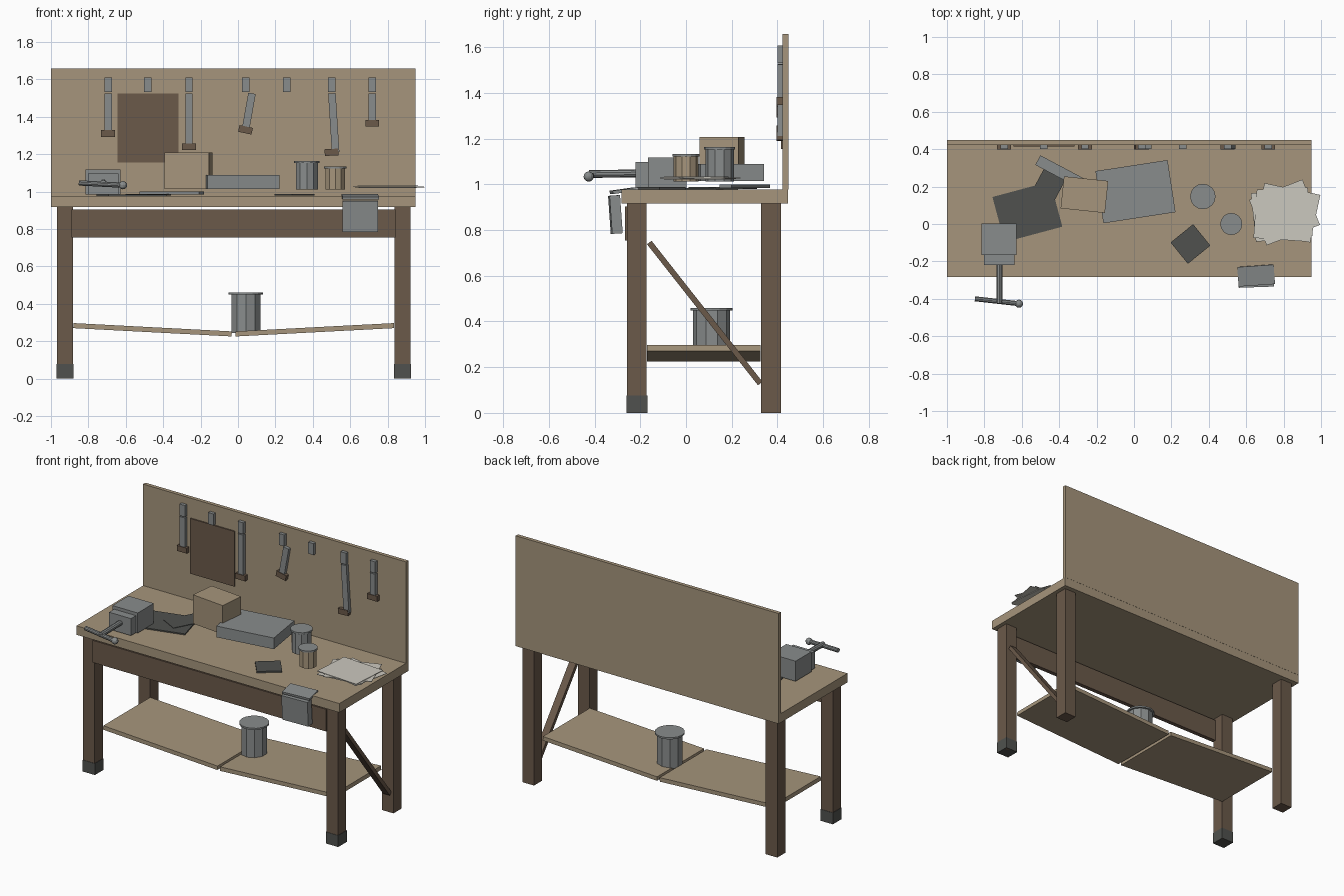
import bpy, bmesh, math
from math import radians
from mathutils import Matrix, Vector, Euler

default = bpy.data.objects.get("Cube")
if default:
    bpy.data.objects.remove(default, do_unlink=True)


def material(name, rgb):
    m = bpy.data.materials.new(name)
    m.use_nodes = True
    m.diffuse_color = (*rgb, 1)
    bsdf = next(n for n in m.node_tree.nodes if n.type == 'BSDF_PRINCIPLED')
    bsdf.inputs["Base Color"].default_value = (*rgb, 1)
    return m


TAN = material("light wood", (0.38, 0.30, 0.20))
BROWN = material("dark wood", (0.145, 0.10, 0.068))
GREY = material("steel", (0.25, 0.265, 0.265))
DARK = material("dark rubber", (0.08, 0.083, 0.077))
PAPER = material("paper", (0.60, 0.58, 0.52))


def finish(name, bm, mat, loc, rot=(0, 0, 0)):
    me = bpy.data.meshes.new(name)
    bm.to_mesh(me)
    bm.free()
    me.materials.append(mat)
    ob = bpy.data.objects.new(name, me)
    ob.location = loc
    ob.rotation_euler = [radians(a) for a in rot]
    bpy.context.collection.objects.link(ob)
    return ob


def box(name, mat, loc, size, rot=(0, 0, 0)):
    bm = bmesh.new()
    bmesh.ops.create_cube(bm, size=1)
    bmesh.ops.scale(bm, vec=size, verts=bm.verts)
    return finish(name, bm, mat, loc, rot)


def span(name, mat, x, y, z):
    """Upright box given by its limits on each axis."""
    return box(name, mat, [(a + b) / 2 for a, b in (x, y, z)],
               [b - a for a, b in (x, y, z)])


def rod(name, mat, start, end, radius, sides=10):
    a, b = Vector(start), Vector(end)
    bm = bmesh.new()
    bmesh.ops.create_cone(bm, cap_ends=True, segments=sides, radius1=radius,
                          radius2=radius, depth=(b - a).length)
    turn = (b - a).to_track_quat('Z', 'Y').to_matrix().to_4x4()
    bmesh.ops.transform(bm, matrix=turn, verts=bm.verts)
    return finish(name, bm, mat, (a + b) / 2)


def can(name, mat, x, y, z0, z1, radius, rim):
    rod(name, mat, (x, y, z0), (x, y, z1), radius, 10)
    rod(name + "_lid", GREY, (x, y, z1 - 0.008), (x, y, z1 + 0.003), rim, 16)


# Bench top and back board
span("tabletop", TAN, (-1, 0.95), (-0.283, 0.447), (0.917, 0.977))
span("back_board", TAN, (-1, 0.95), (0.423, 0.448), (0.977, 1.657))

# Legs, with rubber feet at the front
for side, x in (("right", -0.925), ("left", 0.88)):
    for end, y in (("front", -0.215), ("back", 0.372)):
        box(f"{end}_{side}_leg", BROWN, (x, y, 0.4585), (0.086, 0.086, 0.917))
    box(f"{side}_foot", DARK, (x, -0.215, 0.0385), (0.091, 0.091, 0.077))

# Front apron and side brace
span("front_apron", BROWN, (-0.89, 0.842), (-0.268, -0.24), (0.755, 0.903))
box("side_brace", BROWN, (0.88, 0.082, 0.437), (0.05, 0.785, 0.025), (-51.8, 0, 0))

# Sagging shelf in two halves
for side, x, tilt in (("right", -0.457, 3), ("left", 0.41, -3)):
    box(f"{side}_shelf", TAN, (x, 0.078, 0.261), (0.848, 0.497, 0.027), (0, tilt, 0))

# Bucket and cans
can("bucket", GREY, 0.042, 0.112, 0.245, 0.457, 0.081, 0.092)
can("tall_can", GREY, 0.368, 0.147, 1.012, 1.16, 0.062, 0.068)
can("short_can", TAN, 0.52, 0.0, 1.012, 1.13, 0.054, 0.059)

# Vise
span("vise_body", GREY, (-0.815, -0.627), (-0.167, 0.003), (0.983, 1.118))
span("vise_jaw", GREY, (-0.802, -0.64), (-0.22, -0.167), (0.983, 1.097))
rod("vise_screw", GREY, (-0.72, -0.22, 1.048), (-0.72, -0.425, 1.045), 0.017)
rod("vise_handle", GREY, (-0.85, -0.4, 1.046), (-0.615, -0.426, 1.034), 0.014)
bm = bmesh.new()
bmesh.ops.create_uvsphere(bm, u_segments=12, v_segments=8, radius=0.022)
finish("vise_knob", bm, GREY, (-0.615, -0.426, 1.034))

# Boxes on the bench
box("wooden_box", TAN, (-0.265, 0.157, 1.111), (0.238, 0.172, 0.193), (0, 0, -6))
box("metal_case", GREY, (0.008, 0.173, 1.052), (0.39, 0.282, 0.075), (0, 0, 8.7))

# Flat sheets and a steel strip
box("large_mat", DARK, (-0.57, 0.065, 0.981), (0.32, 0.25, 0.008), (0, 0, 15))
box("folded_mat", DARK, (-0.48, 0.16, 0.984), (0.13, 0.27, 0.008), (0, 0, -28))
box("steel_strip", GREY, (-0.355, 0.257, 0.992), (0.36, 0.058, 0.014), (0, 0, -28))
box("small_mat", DARK, (0.302, -0.107, 0.983), (0.155, 0.147, 0.01), (0, 0, 39))

# Loose papers
for i, (dx, dy, turn) in enumerate([(-0.015, 0.0, 6), (0.015, 0.01, -12),
                                    (0.0, 0.012, 21), (-0.005, -0.005, -4)]):
    box(f"paper_{i + 1}", PAPER, (0.805 + dx, 0.05 + dy, 1.02 + 0.004 * i),
        (0.305, 0.26, 0.003), (0, 0, turn))

# Tray clipped over the front edge
box("tray_lip", GREY, (0.653, -0.275, 0.972), (0.195, 0.105, 0.015), (8, 0, 4))
box("tray_body", GREY, (0.653, -0.309, 0.868), (0.188, 0.046, 0.167), (4, 0, 2))

# Pinned panel and hooks on the back board
span("pinned_panel", BROWN, (-0.645, -0.317), (0.415, 0.423), (1.155, 1.525))
for i, x in enumerate((-0.695, -0.482, -0.262, 0.042, 0.26, 0.5, 0.717)):
    box(f"hook_{i + 1}", GREY, (x, 0.412, 1.57), (0.04, 0.022, 0.077))

# Hanging tools: top x, bottom x, bottom z, head tilt
tools = [(-0.695, -0.695, 1.31, 0), (-0.262, -0.262, 1.24, 0),
         (0.075, 0.04, 1.33, 12), (0.502, 0.522, 1.21, -3), (0.717, 0.717, 1.365, 0)]
for i, (x0, x1, z1, tilt) in enumerate(tools):
    z0 = 1.525
    lean = math.degrees(math.atan2(x0 - x1, z0 - z1))
    box(f"tool_shaft_{i + 1}", GREY, ((x0 + x1) / 2, 0.412, (z0 + z1) / 2),
        (0.04, 0.022, math.hypot(x0 - x1, z0 - z1)), (0, lean, 0))
    shift = -0.022 if tilt < 0 else 0
    box(f"tool_head_{i + 1}", BROWN, (x1 + shift, 0.41, z1), (0.073, 0.026, 0.036),
        (0, tilt, 0))
